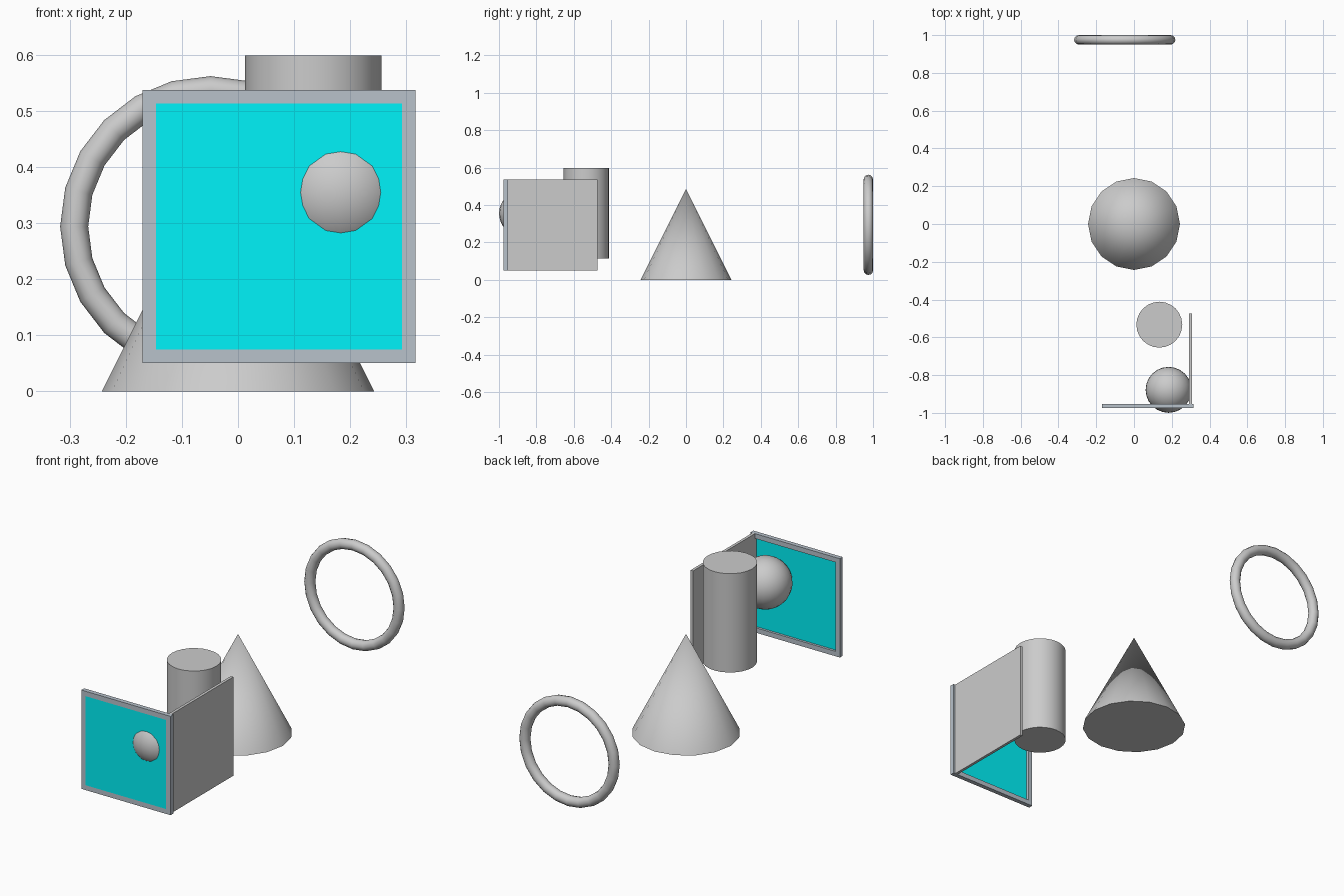
import bpy
from math import radians

if "Cube" in bpy.data.objects:
    bpy.data.objects.remove(bpy.data.objects["Cube"])

R = 0.243            # shared half-size of every piece
Z = 0.294            # centre height of panels and ring


def material(name, rgb):
    m = bpy.data.materials.new(name)
    m.diffuse_color = (*rgb, 1)
    m.use_nodes = True
    m.node_tree.nodes["Principled BSDF"].inputs["Base Color"].default_value = m.diffuse_color
    return m


def finish(name, smooth=False, mat=None):
    ob = bpy.context.object
    ob.name = name
    if smooth:
        bpy.ops.object.shade_smooth_by_angle(angle=radians(40))
    if mat:
        ob.data.materials.append(mat)
    return ob


def box(name, lo, hi, mat=None):
    bpy.ops.mesh.primitive_cube_add(size=1, location=[(a + b) / 2 for a, b in zip(lo, hi)])
    bpy.context.object.scale = [b - a for a, b in zip(lo, hi)]
    bpy.ops.object.transform_apply(location=False, rotation=False, scale=True)
    return finish(name, mat=mat)


cyan = material("cyan", (0.0, 0.9, 0.95))
frame_grey = material("frame_grey", (0.48, 0.54, 0.6))

# Cone standing at the centre
bpy.ops.mesh.primitive_cone_add(vertices=16, radius1=R, depth=2 * R, location=(0, 0, R))
finish("cone", True)

# Upright ring at the back
bpy.ops.mesh.primitive_torus_add(major_segments=24, minor_segments=12, major_radius=R,
                                 minor_radius=0.025, location=(-0.049, 0.975, Z),
                                 rotation=(radians(90), 0, 0))
finish("ring", True)

# Cylinder behind the panels
bpy.ops.mesh.primitive_cylinder_add(vertices=24, radius=R / 2, depth=2 * R,
                                    location=(0.134, -0.533, 0.356))
finish("cylinder", True)

# Sphere poking through the front pane
bpy.ops.mesh.primitive_uv_sphere_add(segments=24, ring_count=16, radius=R / 2,
                                     location=(0.183, -0.878, 0.355))
finish("sphere", True)

# Front window: four frame bars around a pane flush with the front
x0, x1, z0, z1 = 0.073 - R, 0.073 + R, Z - R, Z + R
yf, yb, b = -0.975, -0.953, 0.024
for i, x in enumerate((x0, x1 - b)):
    box(f"frame_side_{i}", (x, yf, z0), (x + b, yb, z1), frame_grey)
for i, z in enumerate((z0, z1 - b)):
    box(f"frame_rail_{i}", (x0 + b, yf, z), (x1 - b, yb, z + b), frame_grey)
box("pane", (x0 + b, yf, z0 + b), (x1 - b, yf + 0.010, z1 - b), cyan)

# Plain side panel at a right angle to the window
box("side_panel", (0.292, -0.96, z0), (0.306, -0.473, z1))
